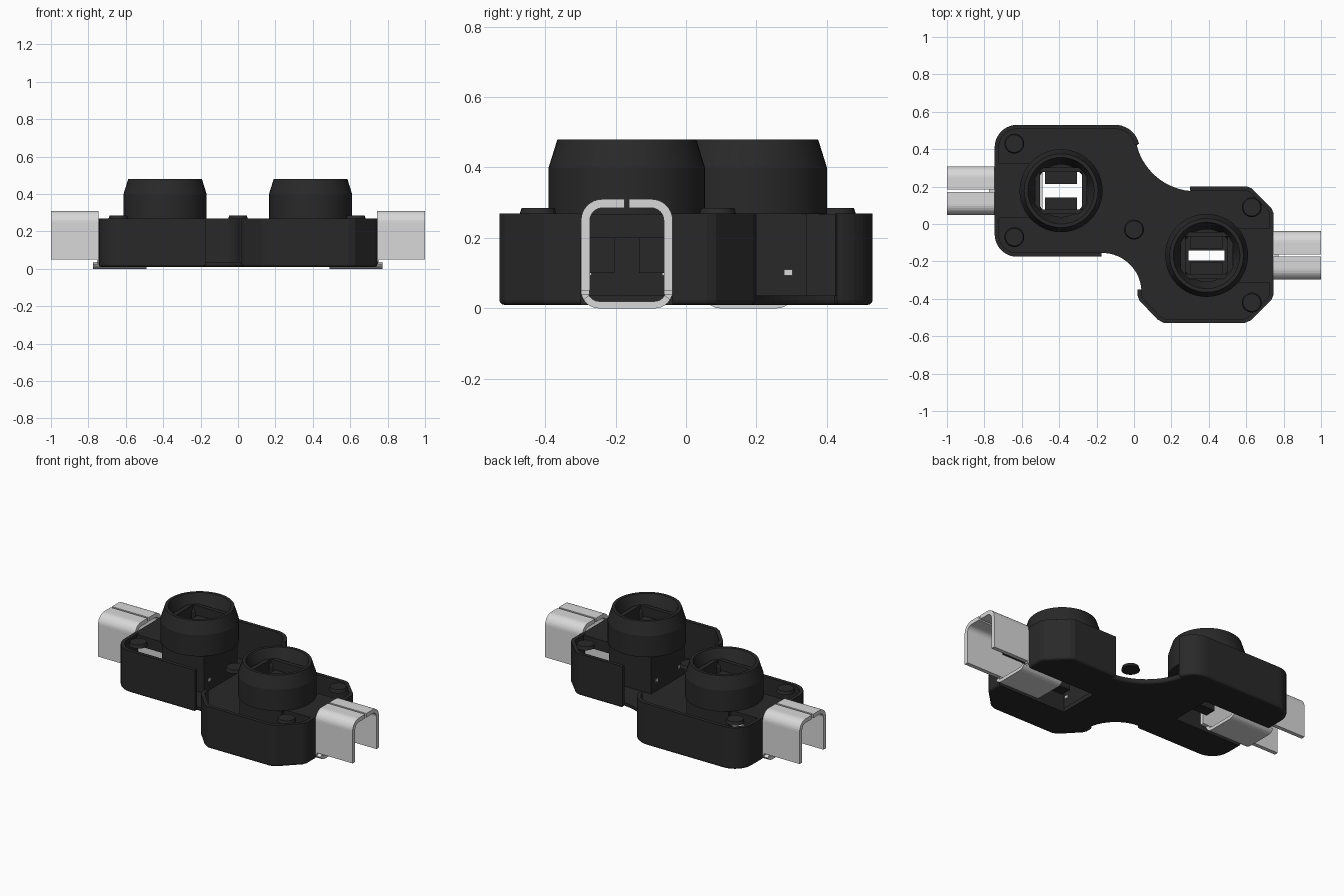
import bpy, bmesh, math
from mathutils import Vector, Matrix

cube = bpy.data.objects.get("Cube")
if cube:
    bpy.data.objects.remove(cube)


def material(name, value, rough):
    m = bpy.data.materials.new(name)
    m.use_nodes = True
    color = (value, value, value, 1)
    m.diffuse_color = color
    bsdf = m.node_tree.nodes["Principled BSDF"]
    bsdf.inputs["Base Color"].default_value = color
    bsdf.inputs["Roughness"].default_value = rough
    return m


BLACK = material("black plastic", 0.022, 0.6)
METAL = material("light grey metal", 0.69, 0.5)


def finish(name, bm, mat, place=None):
    if place:
        bm.transform(place)
    me = bpy.data.meshes.new(name)
    bm.to_mesh(me)
    bm.free()
    me.materials.append(mat)
    ob = bpy.data.objects.new(name, me)
    bpy.context.collection.objects.link(ob)
    return ob


def smooth(ob, angle):
    bpy.ops.object.select_all(action='DESELECT')
    ob.select_set(True)
    bpy.context.view_layer.objects.active = ob
    bpy.ops.object.shade_smooth_by_angle(angle=math.radians(angle))


def box(name, lo, hi, mat, place=None):
    bm = bmesh.new()
    bmesh.ops.create_cube(bm, size=1)
    for v in bm.verts:
        v.co = Vector([(a + b) / 2 + c * (b - a) for a, b, c in zip(lo, hi, v.co)])
    return finish(name, bm, mat, place)


def cut(ob, lo, hi, place):
    cutter = box("cutter", lo, hi, BLACK, place)
    cutter.hide_render = True
    cutter.hide_set(True)
    mod = ob.modifiers.new("cut", 'BOOLEAN')
    mod.object = cutter
    mod.operation = 'DIFFERENCE'
    mod.solver = 'EXACT'


def strip(name, path, vec, thick, mat, place=None):
    """Sheet swept along vec from an open path, thickened inward."""
    bm = bmesh.new()
    a = [bm.verts.new(p) for p in path]
    b = [bm.verts.new(Vector(p) + Vector(vec)) for p in path]
    for i in range(len(a) - 1):
        bm.faces.new((a[i], a[i + 1], b[i + 1], b[i]))
    ob = finish(name, bm, mat, place)
    mod = ob.modifiers.new("thickness", 'SOLIDIFY')
    mod.thickness = thick
    mod.offset = -1
    mod.use_even_offset = True


def arc(cx, cy, r, start, end, n=10):
    angles = [math.radians(start + (end - start) * i / n) for i in range(n + 1)]
    return [(cx + r * math.cos(t), cy + r * math.sin(t)) for t in angles]


# Outline pieces, counter-clockwise: chamfered half, then rounded half
left_front = [(.02, -.35), (.02, -.385), (.03, -.41), (.125, -.51), (.16, -.53), (.59, -.53),
              (.625, -.515), (.735, -.405), (.745, -.38), (.745, -.3)]
left_back = [(.745, -.04), (.745, .06), (.735, .085), (.63, .19), (.605, .2), (.3, .2)]
right_back = arc(-.1, .4, .13, 13, 90) + arc(-.625, .41, .12, 90, 180) + [(-.745, .31)]
right_front = [(-.745, .05)] + arc(-.625, -.055, .12, 180, 270) + [(-.175, -.175)]
waist_front = arc(-.17, -.365, .21, 91, 4, 14)
waist_back = arc(.33, .5, .325, 265, 194, 14)

# Base plate with rounded lower rim
bm = bmesh.new()
outline = waist_front + left_front + left_back + waist_back + right_back + right_front
base = bm.faces.new([bm.verts.new((x, y, .01)) for x, y in outline])
top = bmesh.ops.extrude_face_region(bm, geom=[base])["geom"]
bmesh.ops.translate(bm, vec=(0, 0, .026), verts=[g for g in top if isinstance(g, bmesh.types.BMVert)])
bmesh.ops.recalc_face_normals(bm, faces=bm.faces)
rim = [e for e in bm.edges if all(v.co.z < .02 for v in e.verts)]
bmesh.ops.bevel(bm, geom=rim, offset=.014, segments=3, profile=.5, affect='EDGES')
base_plate = finish("base_plate", bm, BLACK)

# Side walls, open at the waist and at the clips
walls = {"left_front_wall": left_front, "left_back_wall": left_back,
         "right_back_wall": right_back, "right_front_wall": right_front}
for name, path in walls.items():
    strip(name, [(x, y, .026) for x, y in path], (0, 0, .244), .022, BLACK)

# Rivet heads
for i, (x, y) in enumerate([(-.64, .43), (-.64, -.07), (0, -.03), (.63, .09), (.63, -.42)]):
    bm = bmesh.new()
    bmesh.ops.create_cone(bm, cap_ends=True, segments=32, radius1=.053, radius2=.047, depth=.02)
    smooth(finish(f"rivet_{i + 1}", bm, BLACK, Matrix.Translation((x, y, .275))), 35)


def collar(name, place):
    """Round socket rim with a funnel-shaped mouth."""
    profile = [(.222, .268), (.222, .4), (.197, .48), (.178, .48), (.168, .455), (.14, .38), (.14, .268)]
    n = 48
    bm = bmesh.new()
    rings = [[bm.verts.new((x, y, z)) for x, y in arc(0, 0, r, 0, 360, n)[:-1]] for r, z in profile]
    for k, ring in enumerate(rings):
        nxt = rings[(k + 1) % len(rings)]
        for i in range(n):
            j = (i + 1) % n
            bm.faces.new((ring[i], ring[j], nxt[j], nxt[i]))
    smooth(finish(name, bm, BLACK, place), 15)


# Each half: x runs outward from the socket axis
for side, cx, cy, turn in (("left", .388, -.168, 0), ("right", -.39, .178, math.pi)):
    place = Matrix.Translation((cx, cy, 0)) @ Matrix.Rotation(turn, 4, 'Z')
    collar(side + "_collar", place)

    # Socket block, hollow below, and the insert with its pocket inside the collar
    block = box(side + "_socket_block", (-.145, -.165, .035), (.145, .165, .275), BLACK, place)
    insert = box(side + "_socket_insert", (-.14, -.125, .27), (.14, .125, .42), BLACK, place)
    cut(block, (-.125, -.135, -.1), (.2, .135, .2), place)
    cut(insert, (-.113, -.1, .2), (.113, .1, .6), place)
    half_x, half_y = (.096, .027) if side == "left" else (.113, .1)
    cut(block, (-half_x, -half_y, -.1), (half_x, half_y, .6), place)

    # Spring contacts beside the slot, and small metal tabs through the block
    for tag, s in (("a", 1), ("b", -1)):
        y0, y1 = sorted((s * .035, s * .105))
        box(f"{side}_contact_{tag}", (-.085, y0, .1), (.085, y1, .36), BLACK, place)
        y0, y1 = sorted((s * .1, s * .124))
        box(f"{side}_tab_{tag}", (-.15, y0, .093), (-.12, y1, .11), METAL, place)

    # Opening under the socket and clip
    cut(base_plate, (-.12, -.13, -.1), (.4, .13, .1), place)

    # Shroud over the inner part of the clip
    box(side + "_shroud", (.14, -.145, .2), (.355, .145, .268), BLACK, place)

    # Metal clip: split arch outside, cheeks and floor leaf inside
    half = [(.13, .05)] + arc(.07, .25, .06, 0, 90, 8) + [(.006, .31)]
    other = [(-y, z) for y, z in reversed(half)]
    for tag, path in (("a", half), ("b", other)):
        strip(f"{side}_clip_arch_{tag}", [(.355, y, z) for y, z in path],
              (1 - abs(cx) - .355, 0, 0), .025, METAL, place)
    for tag, s in (("a", 1), ("b", -1)):
        y0, y1 = sorted((s * .106, s * .13))
        box(f"{side}_clip_cheek_{tag}", (.06, y0, .04), (.365, y1, .2), METAL, place)
    leaf = arc(-.08, .05, .05, 180, 270, 6) + arc(.08, .05, .05, 270, 360, 6)
    strip(side + "_clip_leaf", [(.1, y, z) for y, z in leaf], (.26, 0, 0), .02, METAL, place)
    strip(side + "_clip_lip", [(.36, y, z) for y, z in leaf if z < .03], (.025, 0, 0), .02, METAL, place)
